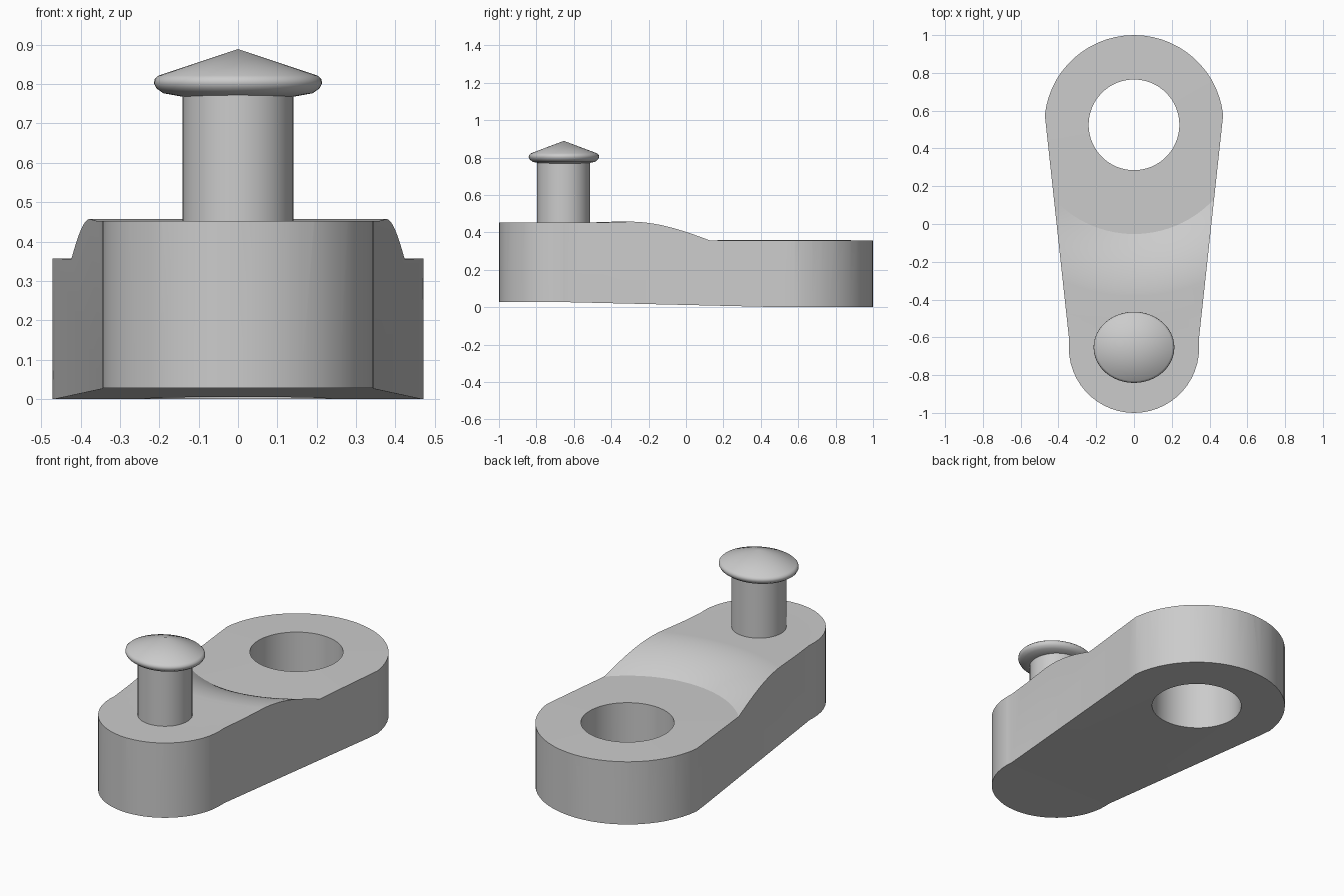
import bpy, bmesh, math
from mathutils import Vector

default = bpy.data.objects.get("Cube")
if default:
    bpy.data.objects.remove(default, do_unlink=True)

BIG_Y, BIG_R = 0.525, 0.475        # bored end
SMALL_Y, SMALL_R = -0.655, 0.345   # pin end

steel = bpy.data.materials.new("plain_grey")
steel.use_nodes = True
steel.diffuse_color = (0.6, 0.6, 0.6, 1)
bsdf = next(n for n in steel.node_tree.nodes if n.type == 'BSDF_PRINCIPLED')
bsdf.inputs["Base Color"].default_value = (0.6, 0.6, 0.6, 1)


def make_object(name, bm):
    bmesh.ops.recalc_face_normals(bm, faces=bm.faces[:])
    mesh = bpy.data.meshes.new(name)
    bm.to_mesh(mesh)
    bm.free()
    obj = bpy.data.objects.new(name, mesh)
    mesh.materials.append(steel)
    bpy.context.collection.objects.link(obj)
    return obj


def activate(obj):
    bpy.ops.object.select_all(action='DESELECT')
    obj.select_set(True)
    bpy.context.view_layer.objects.active = obj


def smooth(obj, degrees):
    activate(obj)
    bpy.ops.object.shade_smooth_by_angle(angle=math.radians(degrees))


def lathe(name, profile, y, steps, squash=1.0):
    """Revolve a closed (radius, height) profile about a vertical axis."""
    bm = bmesh.new()
    verts = [bm.verts.new((r, 0, z)) for r, z in profile]
    edges = [bm.edges.new(pair) for pair in zip(verts, verts[1:])]
    bmesh.ops.spin(bm, geom=verts + edges, cent=(0, 0, 0), axis=(0, 0, 1),
                   angle=math.tau, steps=steps, use_duplicate=False)
    bmesh.ops.remove_doubles(bm, verts=bm.verts[:], dist=1e-5)
    for v in bm.verts:
        v.co.y = v.co.y * squash + y
    return make_object(name, bm)


# Arm: tapered outline with round ends and a slightly rising underside
tilt = math.asin((BIG_R - SMALL_R) / (BIG_Y - SMALL_Y))


def arc(y, radius, start, end, steps=28):
    angles = [start + (end - start) * i / steps for i in range(steps + 1)]
    return [(radius * math.cos(a), y + radius * math.sin(a), 0) for a in angles]


outline = arc(BIG_Y, BIG_R, tilt, math.pi - tilt)
outline += arc(SMALL_Y, SMALL_R, math.pi - tilt, math.tau + tilt)
bm = bmesh.new()
bm.faces.new([bm.verts.new(p) for p in outline])
for y in (0.5, SMALL_Y):
    bmesh.ops.bisect_plane(bm, geom=bm.verts[:] + bm.edges[:] + bm.faces[:],
                           plane_co=(0, y, 0), plane_no=(0, 1, 0))
for v in bm.verts:
    t = (0.5 - v.co.y) / (0.5 - SMALL_Y)
    v.co.z = 0.027 * min(max(t, 0), 1)
walls = bmesh.ops.extrude_face_region(bm, geom=bm.faces[:])
for v in walls["geom"]:
    if isinstance(v, bmesh.types.BMVert):
        v.co.z = 0.7
arm = make_object("arm", bm)

# Cutter: bore, sunken boss face and curved shoulder, all about the bore axis
shoulder = []
for i in range(17):
    t = i / 16
    shoulder.append((0.578 + 0.33 * t, 0.355 + 0.102 * (1 - (1 - t) ** 2)))
cutter = lathe("arm_cutter",
               [(0, -0.2), (0.24, -0.2), (0.24, 0.359)] + shoulder
               + [(1.06, 0.452), (1.8, 0.452), (1.8, 1.2), (0, 1.2)], BIG_Y, 96)
cut = arm.modifiers.new("cut", 'BOOLEAN')
cut.operation = 'DIFFERENCE'
cut.solver = 'EXACT'
cut.object = cutter
activate(arm)
bpy.ops.object.modifier_apply(modifier=cut.name)
bpy.data.objects.remove(cutter, do_unlink=True)
smooth(arm, 20)

# Pin shaft and its slightly oval, cone-topped head
pin = lathe("pin_shaft", [(0, 0.42), (0.141, 0.42), (0.141, 0.775), (0, 0.775)],
            SMALL_Y, 48)
smooth(pin, 30)
head = lathe("pin_head",
             [(0, 0.768), (0.141, 0.768), (0.19, 0.777), (0.207, 0.789),
              (0.214, 0.802), (0.212, 0.813), (0.202, 0.822), (0, 0.889)],
             SMALL_Y + 0.002, 48, squash=0.88)
smooth(head, 40)
